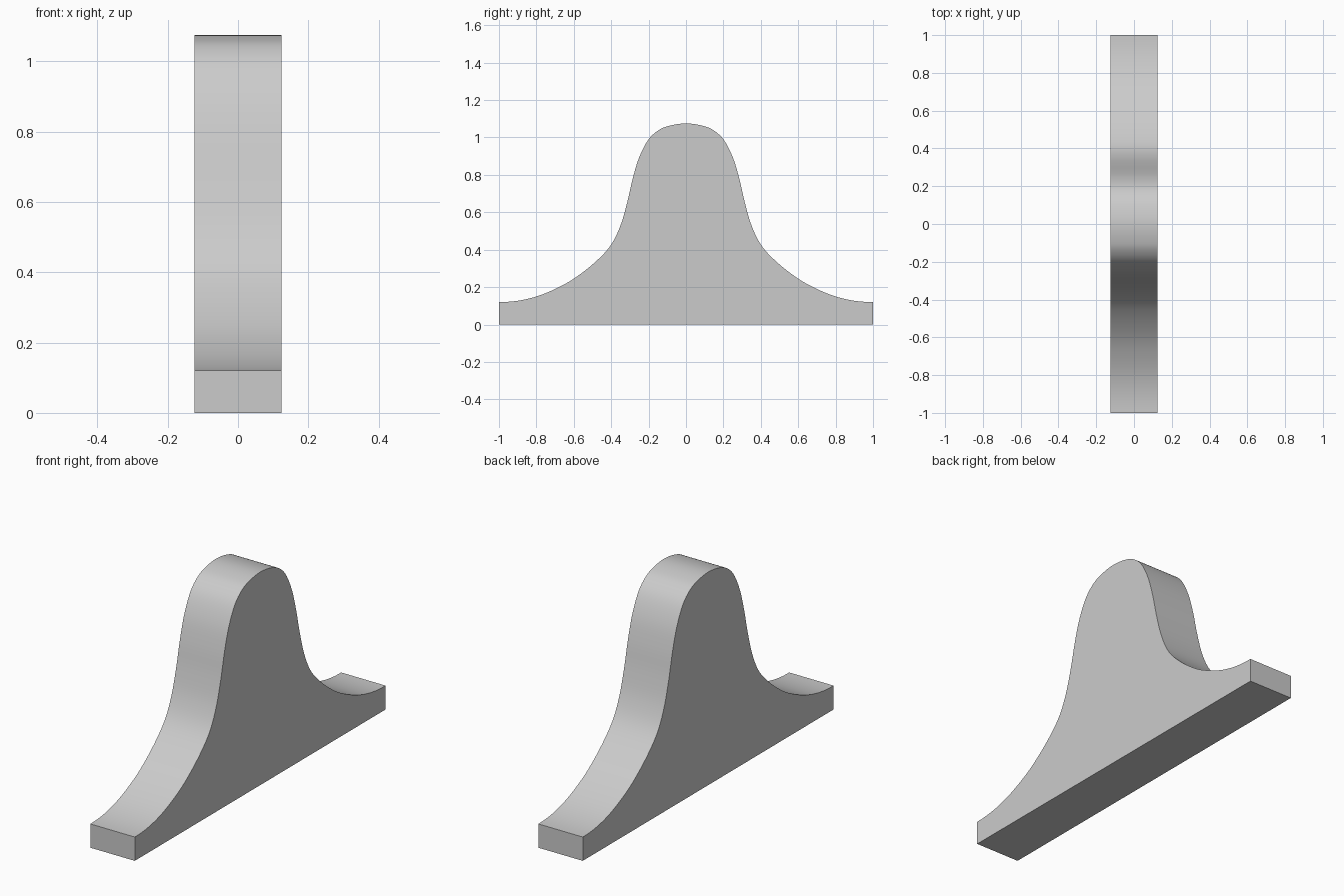
import bpy, bmesh, math
from mathutils import Vector

if "Cube" in bpy.data.objects:
    bpy.data.objects.remove(bpy.data.objects["Cube"])

HALF_WIDTH = 0.124
STEPS = 5

# Half of the bell-shaped side profile (y, z), from crown to foot
half = [(0, 1.075), (0.075, 1.066), (0.14, 1.043), (0.2, 0.99), (0.25, 0.895),
        (0.285, 0.78), (0.315, 0.65), (0.352, 0.525), (0.405, 0.42), (0.49, 0.33),
        (0.6, 0.245), (0.7, 0.19), (0.8, 0.15), (0.9, 0.127), (1.0, 0.12)]


def smooth_curve(pts):
    """Catmull-Rom curve through pts, level at both ends."""
    p = [Vector(q) for q in pts]
    p = [Vector((-p[1].x, p[1].y))] + p + [Vector((2 * p[-1].x - p[-2].x, p[-2].y))]
    out = []
    for a, b, c, d in zip(p, p[1:], p[2:], p[3:]):
        for i in range(STEPS):
            t = i / STEPS
            out.append(0.5 * (2 * b + (c - a) * t + (2 * a - 5 * b + 4 * c - d) * t ** 2
                              + (3 * b - a - 3 * c + d) * t ** 3))
    return out + [p[-2]]


# Mirror the curve and close it along the flat base
right = smooth_curve(half)
outline = [(-1, 0), (1, 0)] + [(q.x, q.y) for q in reversed(right)] + [(-q.x, q.y) for q in right[1:]]

# Extrude the profile across the width
bm = bmesh.new()
face = bm.faces.new([bm.verts.new((-HALF_WIDTH, y, z)) for y, z in outline])
ext = bmesh.ops.extrude_face_region(bm, geom=[face], use_keep_orig=True)
moved = [v for v in ext["geom"] if isinstance(v, bmesh.types.BMVert)]
bmesh.ops.translate(bm, verts=moved, vec=(2 * HALF_WIDTH, 0, 0))
bmesh.ops.recalc_face_normals(bm, faces=bm.faces)

mesh = bpy.data.meshes.new("bell_curve_block")
bm.to_mesh(mesh)
bm.free()
obj = bpy.data.objects.new("bell_curve_block", mesh)
bpy.context.collection.objects.link(obj)

# Smooth the curved top, keep the edges crisp
bpy.context.view_layer.objects.active = obj
obj.select_set(True)
bpy.ops.object.shade_smooth_by_angle(angle=math.radians(30))
